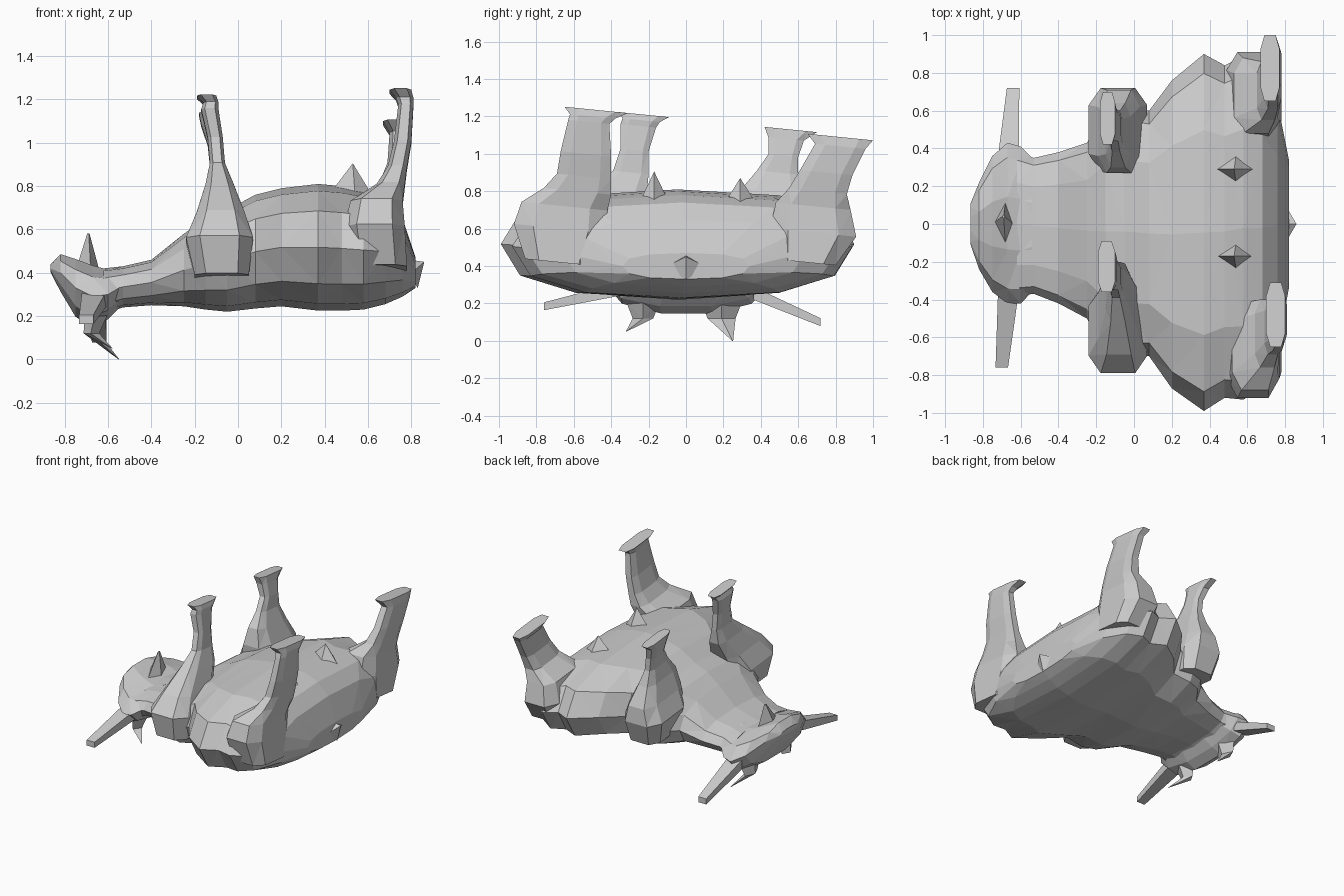
import bpy, bmesh, math
from mathutils import Vector


def mesh_object(name, rings):
    """Skin a list of equal-sized point rings, with closed ends and flat facets."""
    bm = bmesh.new()
    loops = [[bm.verts.new(p) for p in r] for r in rings]
    n = len(loops[0])
    for a, b in zip(loops, loops[1:]):
        for i in range(n):
            j = (i + 1) % n
            bm.faces.new((a[i], a[j], b[j], b[i]))
    bm.faces.new(loops[0])
    bm.faces.new(loops[-1])
    bmesh.ops.triangulate(bm, faces=bm.faces[:])
    bmesh.ops.recalc_face_normals(bm, faces=bm.faces[:])
    me = bpy.data.meshes.new(name)
    bm.to_mesh(me)
    bm.free()
    ob = bpy.data.objects.new(name, me)
    bpy.context.collection.objects.link(ob)
    return ob


def spow(v, e):
    return math.copysign(abs(v) ** e, v)


def x_loft(name, sections, sides=12, power=0.8):
    """Sections: x, low z, high z, left y, right y."""
    rings = []
    for x, z0, z1, y0, y1 in sections:
        ring = []
        for i in range(sides):
            a = 2 * math.pi * i / sides
            ring.append((x, (y0 + y1) / 2 + (y1 - y0) / 2 * spow(math.cos(a), power),
                         (z0 + z1) / 2 + (z1 - z0) / 2 * spow(math.sin(a), power)))
        rings.append(ring)
    return mesh_object(name, rings)


def leg(name, sections, sides=8):
    """Sections: z, min x, max x, min y, max y."""
    rings = []
    for z, x0, x1, y0, y1 in sections:
        ring = []
        for i in range(sides):
            a = 2 * math.pi * (i + 0.5) / sides
            dy = (y1 - y0) / 2 * spow(math.sin(a), 0.6) / 0.954
            ring.append(((x0 + x1) / 2 + (x1 - x0) / 2 * spow(math.cos(a), 0.6) / 0.954,
                         (y0 + y1) / 2 + dy, z - 0.1 * dy))
        rings.append(ring)
    return mesh_object(name, rings)


def spike(name, base, tip, tip_size=0.003):
    """Tapering spike or blade from a base polygon to a tip point."""
    c = sum((Vector(p) for p in base), Vector()) / len(base)
    t = Vector(tip)
    far = [t + (Vector(p) - c) * tip_size for p in base]
    return mesh_object(name, [base, far])


# Overturned torso and neck
x_loft("body", [
    (-0.62, 0.21, 0.42, -0.38, 0.38),
    (-0.53, 0.24, 0.43, -0.37, 0.35),
    (-0.40, 0.25, 0.46, -0.42, 0.38),
    (-0.25, 0.245, 0.58, -0.50, 0.43),
    (-0.15, 0.23, 0.65, -0.66, 0.58),
    (-0.05, 0.22, 0.69, -0.70, 0.62),
    (0.08, 0.235, 0.76, -0.70, 0.60),
    (0.20, 0.245, 0.79, -0.87, 0.76),
    (0.37, 0.225, 0.81, -0.99, 0.90),
    (0.48, 0.225, 0.80, -0.92, 0.84),
    (0.58, 0.23, 0.78, -0.93, 0.89),
    (0.68, 0.255, 0.74, -0.86, 0.82),
    (0.76, 0.29, 0.65, -0.66, 0.64),
    (0.82, 0.33, 0.47, -0.34, 0.34)])

# Head
x_loft("head", [
    (-0.865, 0.40, 0.44, -0.11, 0.11),
    (-0.82, 0.31, 0.49, -0.24, 0.22),
    (-0.75, 0.19, 0.47, -0.36, 0.36),
    (-0.67, 0.14, 0.44, -0.42, 0.43),
    (-0.60, 0.18, 0.42, -0.42, 0.41),
    (-0.54, 0.24, 0.43, -0.36, 0.35)], 10, 0.95)

# Legs, from shoulder to hoof
leg("front_leg_a", [
    (0.38, -0.20, 0.05, -0.76, -0.40),
    (0.55, -0.24, 0.07, -0.79, -0.34),
    (0.67, -0.19, 0.03, -0.69, -0.28),
    (0.80, -0.15, -0.02, -0.52, -0.21),
    (0.90, -0.13, -0.06, -0.39, -0.20),
    (1.02, -0.14, -0.07, -0.35, -0.20),
    (1.15, -0.17, -0.09, -0.35, -0.16),
    (1.18, -0.16, -0.09, -0.34, -0.14),
    (1.21, -0.19, -0.10, -0.36, -0.09)])
leg("front_leg_b", [
    (0.38, -0.20, 0.05, 0.34, 0.66),
    (0.55, -0.24, 0.07, 0.28, 0.72),
    (0.67, -0.19, 0.03, 0.27, 0.71),
    (0.80, -0.15, -0.02, 0.30, 0.64),
    (0.90, -0.13, -0.06, 0.38, 0.60),
    (0.99, -0.14, -0.07, 0.44, 0.60),
    (1.08, -0.17, -0.09, 0.44, 0.63),
    (1.13, -0.18, -0.10, 0.42, 0.70)])
leg("back_leg_a", [
    (0.42, 0.52, 0.78, -0.86, -0.50),
    (0.60, 0.49, 0.77, -0.92, -0.42),
    (0.72, 0.52, 0.76, -0.88, -0.42),
    (0.80, 0.64, 0.77, -0.76, -0.40),
    (0.88, 0.69, 0.78, -0.69, -0.40),
    (1.00, 0.72, 0.80, -0.67, -0.40),
    (1.17, 0.74, 0.81, -0.63, -0.41),
    (1.20, 0.73, 0.81, -0.62, -0.38),
    (1.235, 0.70, 0.80, -0.65, -0.31)])
leg("back_leg_b", [
    (0.42, 0.52, 0.78, 0.48, 0.80),
    (0.58, 0.49, 0.77, 0.45, 0.91),
    (0.72, 0.53, 0.76, 0.48, 0.88),
    (0.80, 0.65, 0.77, 0.55, 0.86),
    (0.90, 0.69, 0.78, 0.61, 0.89),
    (1.04, 0.70, 0.78, 0.69, 0.96),
    (1.09, 0.67, 0.77, 0.65, 1.0)])

# Ears: flat blades swept out sideways
for name, s, root_z, tip in (("ear_a", -1, 0.27, (-0.70, -0.76, 0.185)),
                             ("ear_b", 1, 0.25, (-0.64, 0.72, 0.10))):
    root = [(-0.72, s * 0.36, root_z - 0.03), (-0.61, s * 0.36, root_z - 0.03),
            (-0.61, s * 0.36, root_z + 0.04), (-0.72, s * 0.36, root_z + 0.04)]
    spike(name, root, tip, 0.6)

# Horns pointing down and back
for name, y0, y1, tip in (("horn_a", -0.32, -0.14, (-0.58, -0.32, 0.05)),
                          ("horn_b", 0.08, 0.30, (-0.55, 0.25, 0.0))):
    ym = (y0 + y1) / 2
    rings = []
    for x, z, r in ((-0.66, 0.21, 1.0), (-0.68, 0.12, 0.65)):
        rings.append([(x - 0.05 * r, ym, z), (x, y0 + (1 - r) * 0.1, z),
                      (x + 0.06 * r, ym, z), (x, y1 - (1 - r) * 0.1, z)])
    rings.append([Vector(tip) + Vector(d) * 0.002 for d in
                  ((-1, 0, 0), (0, -1, 0), (1, 0, 0), (0, 1, 0))])
    mesh_object(name, rings)

# Chin tuft, teats and tail stub
spike("chin_tuft", [(-0.75, 0, 0.41), (-0.68, -0.12, 0.41), (-0.64, 0, 0.41), (-0.68, 0.12, 0.41)],
      (-0.69, 0.04, 0.58), 0.1)
for name, y, h in (("teat_a", -0.17, 0.905), ("teat_b", 0.29, 0.87)):
    spike(name, [(0.42, y, 0.76), (0.54, y - 0.07, 0.76), (0.63, y, 0.74), (0.54, y + 0.07, 0.76)],
          (0.53, y, h))
spike("tail", [(0.79, -0.12, 0.39), (0.83, 0, 0.33), (0.79, 0.12, 0.39), (0.79, 0, 0.46)],
      (0.86, 0, 0.45))
